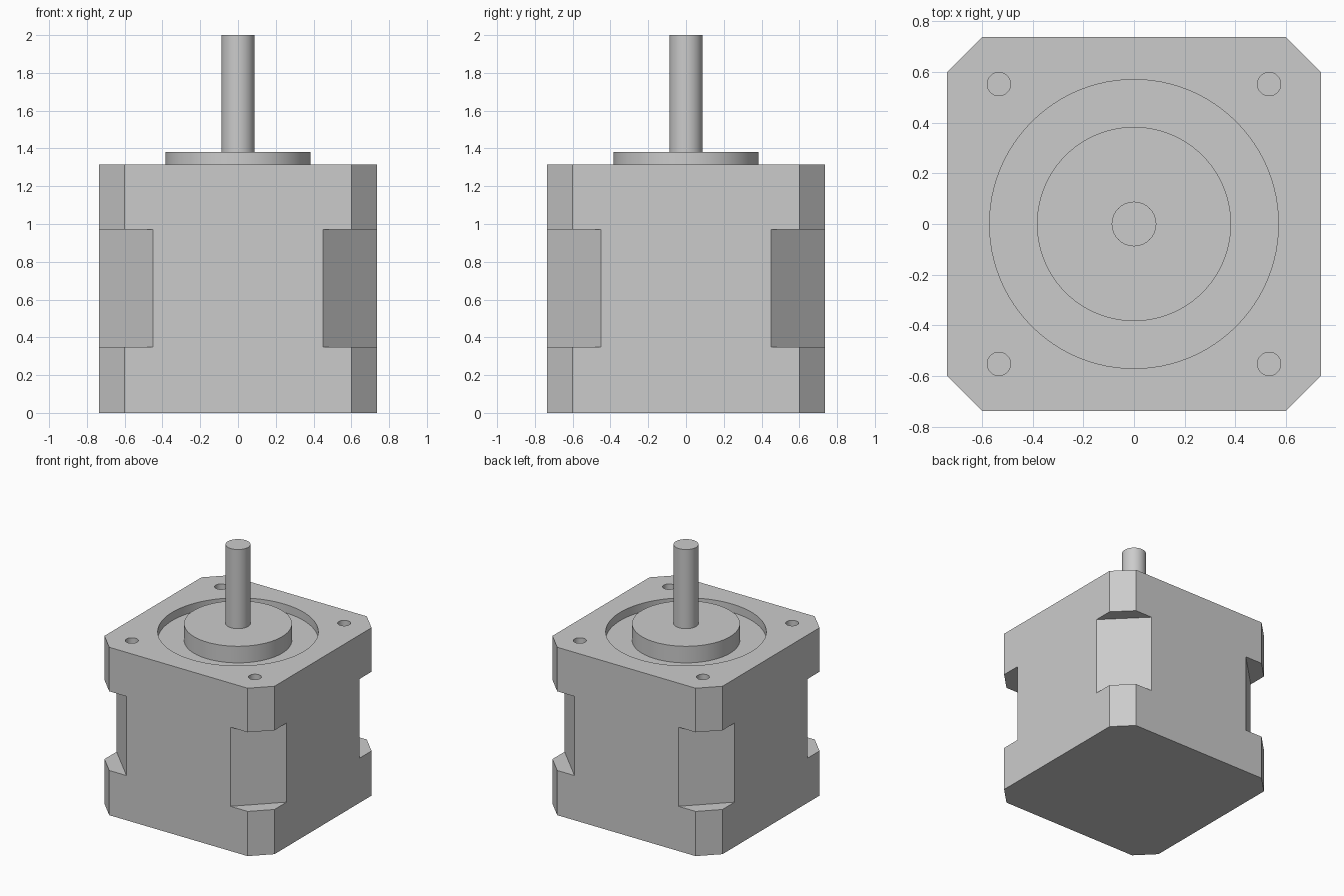
import bpy, bmesh
from math import pi, radians, sqrt
from mathutils import Matrix, Vector

cube = bpy.data.objects.get("Cube")
if cube:
    bpy.data.objects.remove(cube, do_unlink=True)

HALF, FLAT, TOP = 0.737, 0.60, 1.315      # body half width, corner start, height
NOTCH_FLAT, NOTCH_LOW, NOTCH_HIGH = 0.45, 0.35, 0.97
POCKET_DEPTH = 0.065

steel = bpy.data.materials.new("light grey metal")
steel.use_nodes = True
grey = (0.6, 0.6, 0.6, 1)
steel.diffuse_color = grey
steel.node_tree.nodes["Principled BSDF"].inputs["Base Color"].default_value = grey


def add_object(name, bm):
    bmesh.ops.recalc_face_normals(bm, faces=bm.faces)
    mesh = bpy.data.meshes.new(name)
    bm.to_mesh(mesh)
    bm.free()
    mesh.materials.append(steel)
    obj = bpy.data.objects.new(name, mesh)
    bpy.context.collection.objects.link(obj)
    return obj


def add_cylinder(bm, radius, low, high, x=0, y=0, sides=96):
    bmesh.ops.create_cone(bm, cap_ends=True, segments=sides, radius1=radius,
                          radius2=radius, depth=high - low,
                          matrix=Matrix.Translation((x, y, (low + high) / 2)))


def select_only(obj):
    bpy.ops.object.select_all(action='DESELECT')
    obj.select_set(True)
    bpy.context.view_layer.objects.active = obj


# Square body with cut corners
bm = bmesh.new()
outline = []
for i in range(4):
    turn = Matrix.Rotation(i * pi / 2, 4, 'Z')
    outline += [bm.verts.new(turn @ Vector(p))
                for p in ((HALF, -FLAT, 0), (HALF, FLAT, 0))]
base = bm.faces.new(outline)
walls = bmesh.ops.extrude_face_region(bm, geom=[base])
bmesh.ops.translate(bm, vec=(0, 0, TOP),
                    verts=[g for g in walls["geom"] if isinstance(g, bmesh.types.BMVert)])
body = add_object("motor_body", bm)

# Cutter: corner notches, round face pocket and screw holes
bm = bmesh.new()
inner = (HALF + NOTCH_FLAT) / sqrt(2)
for i in range(4):
    place = (Matrix.Rotation(pi / 4 + i * pi / 2, 4, 'Z')
             @ Matrix.Translation((inner + 0.15, 0, (NOTCH_LOW + NOTCH_HIGH) / 2))
             @ Matrix.Diagonal((0.3, 0.8, NOTCH_HIGH - NOTCH_LOW, 1)))
    bmesh.ops.create_cube(bm, size=1, matrix=place)
add_cylinder(bm, 0.57, TOP - POCKET_DEPTH, TOP + 0.1)
for x in (-0.533, 0.533):
    for y in (-0.552, 0.552):
        add_cylinder(bm, 0.046, TOP - 0.16, TOP + 0.1, x, y, 32)
cutter = add_object("body_cutter", bm)
cutter.hide_render = True

cut = body.modifiers.new("cuts", 'BOOLEAN')
cut.operation = 'DIFFERENCE'
cut.solver = 'EXACT'
cut.object = cutter
select_only(body)
bpy.ops.object.modifier_apply(modifier=cut.name)
bpy.data.objects.remove(cutter, do_unlink=True)

# Raised pilot disc and output shaft
bm = bmesh.new()
add_cylinder(bm, 0.383, TOP - POCKET_DEPTH, 1.38)
disc = add_object("pilot_disc", bm)

bm = bmesh.new()
add_cylinder(bm, 0.088, 1.38, 2.0, sides=64)
shaft = add_object("output_shaft", bm)

for obj in (body, disc, shaft):
    select_only(obj)
    bpy.ops.object.shade_smooth_by_angle(angle=radians(30))
